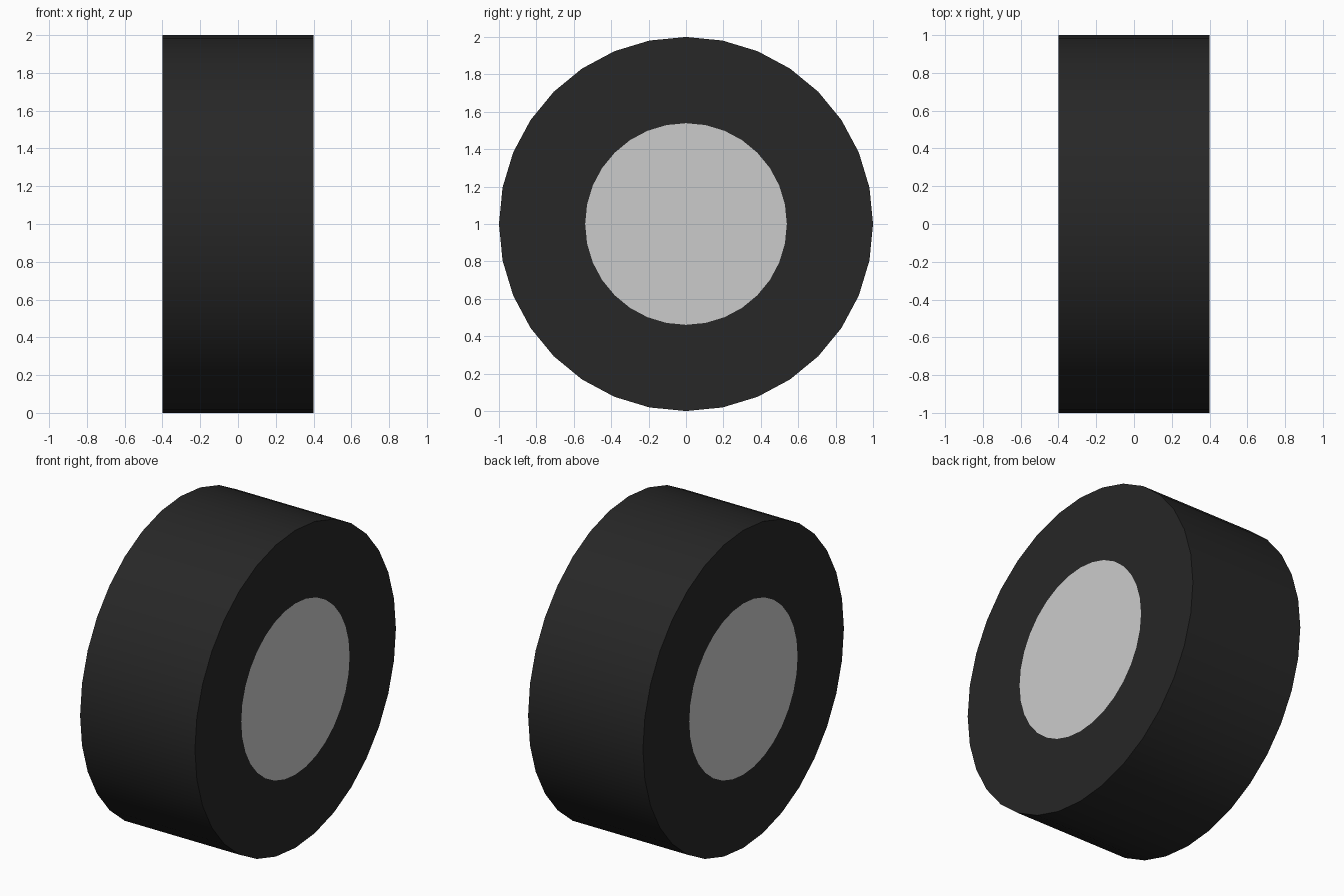
import bpy
import bmesh
import math
from mathutils import Matrix

if "Cube" in bpy.data.objects:
    bpy.data.objects.remove(bpy.data.objects["Cube"])

SIDES = 32
HALF_WIDTH = 0.4
TYRE_RADIUS = 1.0
HUB_RADIUS = 0.537


def material(name, color):
    mat = bpy.data.materials.new(name)
    mat.diffuse_color = (*color, 1.0)
    mat.use_nodes = True
    mat.node_tree.nodes["Principled BSDF"].inputs["Base Color"].default_value = mat.diffuse_color
    return mat


# Wheel body: a cylinder lying along x, resting on the ground
bm = bmesh.new()
bmesh.ops.create_cone(
    bm, cap_ends=True, cap_tris=False, segments=SIDES,
    radius1=TYRE_RADIUS, radius2=TYRE_RADIUS, depth=2 * HALF_WIDTH,
    matrix=Matrix.Translation((0, 0, 1)) @ Matrix.Rotation(math.pi / 2, 4, 'Y'))

# Hub discs: flush inset in both side walls
caps = [f for f in bm.faces if len(f.verts) == SIDES]
inset = (TYRE_RADIUS - HUB_RADIUS) * math.cos(math.pi / SIDES)
bmesh.ops.inset_individual(bm, faces=caps, thickness=inset, depth=0)
for f in caps:
    f.material_index = 1

mesh = bpy.data.meshes.new("wheel")
bm.to_mesh(mesh)
bm.free()
mesh.materials.append(material("rubber", (0.02, 0.02, 0.02)))
mesh.materials.append(material("hub_grey", (0.8, 0.8, 0.8)))

wheel = bpy.data.objects.new("wheel", mesh)
bpy.context.collection.objects.link(wheel)

# Smooth tread with sharp rims
bpy.context.view_layer.objects.active = wheel
wheel.select_set(True)
bpy.ops.object.shade_smooth_by_angle(angle=math.radians(30))
